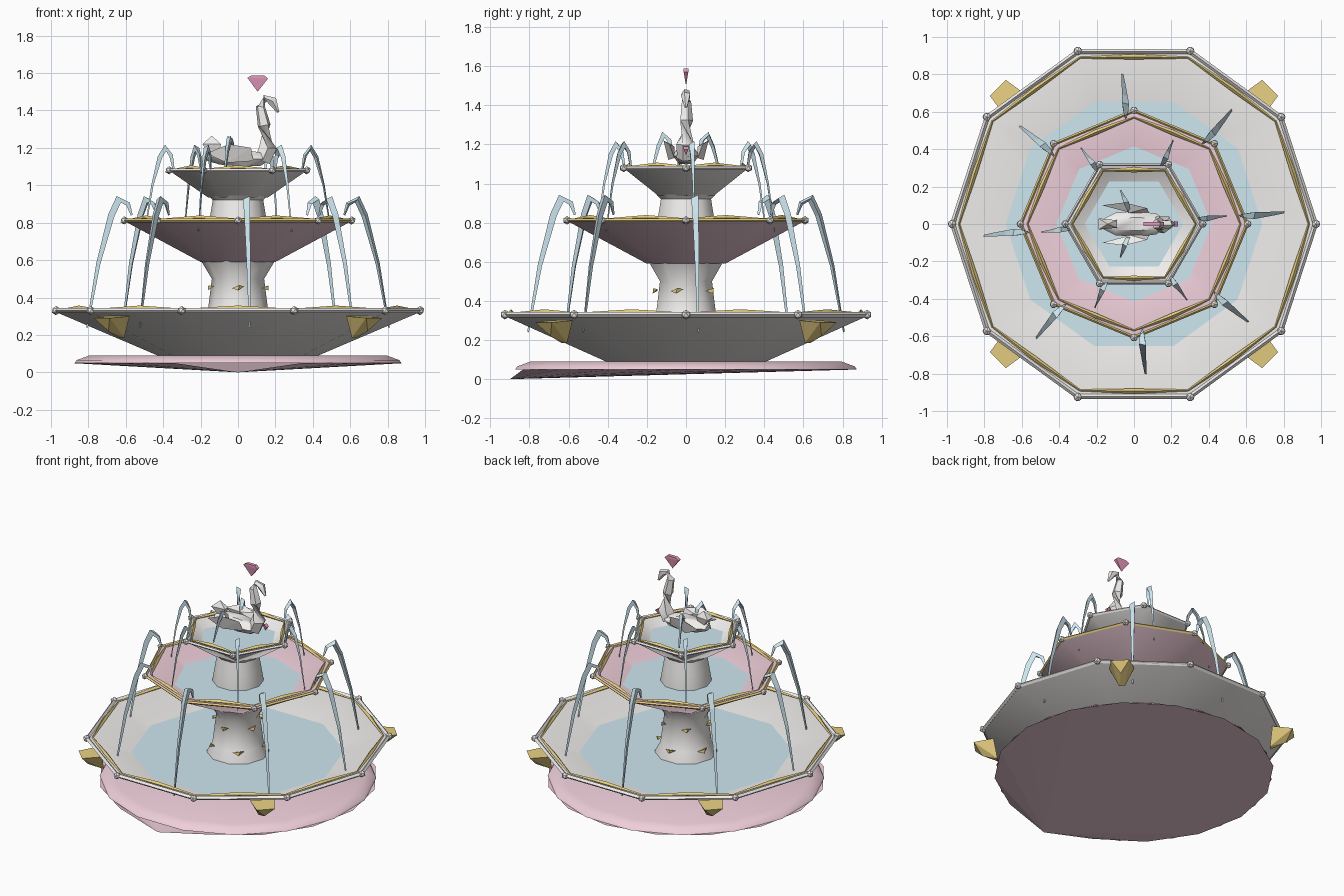
import bpy, bmesh, math
from mathutils import Vector

if "Cube" in bpy.data.objects:
    bpy.data.objects.remove(bpy.data.objects["Cube"])

MATS = {}
COLS = {"white": (0.88, 0.86, 0.84), "pink": (0.86, 0.62, 0.70), "gold": (0.80, 0.62, 0.22),
        "water": (0.62, 0.80, 0.88), "rose": (0.80, 0.33, 0.52)}


def finish(name, bm, col, smooth=None, recalc=True):
    if recalc:
        bmesh.ops.recalc_face_normals(bm, faces=bm.faces[:])
    me = bpy.data.meshes.new(name)
    bm.to_mesh(me)
    bm.free()
    ob = bpy.data.objects.new(name, me)
    bpy.context.collection.objects.link(ob)
    if col not in MATS:
        MATS[col] = bpy.data.materials.new(col)
        MATS[col].diffuse_color = (*COLS[col], 1)
    me.materials.append(MATS[col])
    if smooth:
        bpy.ops.object.select_all(action='DESELECT')
        ob.select_set(True)
        bpy.context.view_layer.objects.active = ob
        bpy.ops.object.shade_smooth_by_angle(angle=math.radians(smooth))
    return ob


def polar(r, deg, z):
    a = math.radians(deg)
    return Vector((r * math.cos(a), r * math.sin(a), z))


def lathe(name, prof, n, col, phase=0, cap0=True, cap1=True, smooth=50):
    bm = bmesh.new()
    rings = [[bm.verts.new(polar(r, phase + 360 * i / n, z)) for i in range(n)] for r, z in prof]
    for a, b in zip(rings, rings[1:]):
        for i in range(n):
            j = (i + 1) % n
            bm.faces.new((a[i], a[j], b[j], b[i]))
    if cap0:
        bm.faces.new(rings[0][::-1])
    if cap1:
        bm.faces.new(rings[-1])
    return finish(name, bm, col, smooth, recalc=len(prof) > 1)


def tube(bm, pts, radii, sides=4, closed=False, flat=1.0):
    pts = [Vector(p) for p in pts]
    n, rings = len(pts), []
    for i, p in enumerate(pts):
        a = pts[i - 1] if (i or closed) else p
        b = pts[(i + 1) % n] if (i < n - 1 or closed) else p
        t = (b - a).normalized()
        up = Vector((0, 0, 1))
        side = t.cross(up)
        if side.length < 0.05:
            side = Vector((0, 1, 0))
        side.normalize()
        nor = side.cross(t)
        r = radii[i % len(radii)]
        rings.append([bm.verts.new(p + side * r * math.cos(2 * math.pi * k / sides)
                                   + nor * r * flat * math.sin(2 * math.pi * k / sides)) for k in range(sides)])
    for i in range(n if closed else n - 1):
        a, b = rings[i], rings[(i + 1) % n]
        for k in range(sides):
            m = (k + 1) % sides
            bm.faces.new((a[k], a[m], b[m], b[k]))
    if not closed:
        bm.faces.new(rings[0])
        bm.faces.new(rings[-1])


def hull(bm, pts):
    vs = [bm.verts.new(p) for p in pts]
    bmesh.ops.convex_hull(bm, input=vs)


# plinth: bevelled disc, with a bottom sheet sagging to a point at the front
lathe("plinth_top", [(0.89, 0.05), (0.88, 0.065), (0.81, 0.09)], 16, "pink", 11.25, cap0=False)
bm = bmesh.new()
ring = [bm.verts.new(polar(0.9, -90 + 360 * i / 16, 0.05 if i else 0.0)) for i in range(16)]
for i in range(1, 15):
    bm.faces.new((ring[0], ring[i + 1], ring[i]))
finish("plinth_bottom", bm, "pink", recalc=False)

# three faceted basins with water
lathe("lower_basin", [(0.43, 0.09), (0.98, 0.325), (0.94, 0.335), (0.42, 0.12)], 10, "white")
lathe("middle_basin", [(0.2, 0.59), (0.61, 0.81), (0.575, 0.82), (0.2, 0.62)], 8, "pink")
lathe("upper_basin", [(0.16, 0.935), (0.37, 1.08), (0.345, 1.085), (0.16, 0.96)], 6, "white")
for nm, r, z, n in (("lower", 0.71, 0.23, 10), ("middle", 0.435, 0.735, 8), ("upper", 0.265, 1.03, 6)):
    lathe(nm + "_water", [(r, z)], n, "water", cap0=False, smooth=None)

# flared columns
lathe("lower_column", [(0.21, 0.12), (0.2, 0.24), (0.165, 0.3), (0.155, 0.38), (0.14, 0.5), (0.2, 0.6)],
      10, "white")
lathe("upper_column", [(0.17, 0.61), (0.165, 0.74), (0.15, 0.83), (0.135, 0.92), (0.16, 0.945)], 10, "white")

# rims: stone edge, corner beads, gold trim rising at each side's middle
for nm, r, z, n, col, t in (("lower", 0.97, 0.33, 10, "white", 0.014),
                            ("middle", 0.605, 0.812, 8, "gold", 0.01),
                            ("upper", 0.365, 1.08, 6, "white", 0.01)):
    bm = bmesh.new()
    tube(bm, [polar(r, 360 * i / n, z) for i in range(n)], [t], 4, True)
    finish(nm + "_rim", bm, col)
    bm = bmesh.new()
    mid = math.cos(math.pi / n)
    pts = []
    for i in range(n):
        a = 360 * i / n
        pts += [polar(r - 0.035, a, z + 0.005), polar((r - 0.03) * mid, a + 180 / n, z + 0.013)]
    tube(bm, pts, [0.005, 0.014], 4, True)
    finish(nm + "_gold_trim", bm, "gold")
    bm = bmesh.new()
    for i in range(n):
        b = bmesh.ops.create_icosphere(bm, subdivisions=1, radius=0.015 + t * 0.7)
        bmesh.ops.translate(bm, verts=b["verts"], vec=polar(r + 0.003, 360 * i / n, z))
    finish(nm + "_beads", bm, "white")

# four gold shells on the lower basin
bm = bmesh.new()
for k in range(4):
    a = 45 + 90 * k
    out, tan = polar(1, a, 0), polar(1, a + 90, 0)
    hull(bm, [out * r + tan * t + Vector((0, 0, z)) for r, t, z in (
        (0.9, -0.08, 0.3), (0.9, 0.08, 0.3), (1.03, -0.06, 0.29), (1.03, 0.06, 0.29),
        (0.98, 0, 0.22), (0.88, 0.02, 0.185), (0.88, -0.02, 0.185))])
finish("gold_shells", bm, "gold")

# small gold leaves on the lower column
bm = bmesh.new()
for k in range(5):
    for r, z, off in ((0.15, 0.45, 0), (0.175, 0.3, 36)):
        a = 72 * k + off - 90
        hull(bm, [polar(r, a - 13, z), polar(r, a + 13, z + 0.01), polar(r + 0.02, a, z - 0.012),
                  polar(r + 0.02, a + 3, z + 0.015)])
finish("column_leaves", bm, "gold")


# arching water jets
def jets(name, angles, path, radii):
    bm = bmesh.new()
    for a in angles:
        tube(bm, [polar(r, a, z) for r, z in path], radii, 3)
    finish(name, bm, "water")


jets("middle_jets", [4.5 + 45 * k for k in range(8)],
     [(0.57, 0.84), (0.59, 0.9), (0.64, 0.925), (0.68, 0.84), (0.75, 0.58), (0.81, 0.24)],
     [0.006, 0.014, 0.024, 0.02, 0.013, 0.005])
jets("upper_jets", [5 + 60 * k for k in range(6)],
     [(0.345, 1.08), (0.36, 1.16), (0.39, 1.2), (0.42, 1.15), (0.46, 1.0), (0.5, 0.75)],
     [0.006, 0.012, 0.02, 0.014, 0.007, 0.003])
jets("bird_jets", [112, 248], [(0.07, 1.14), (0.09, 1.22), (0.12, 1.25), (0.15, 1.19), (0.19, 1.05)],
     [0.008, 0.014, 0.018, 0.012, 0.005])

# bird: body, neck with bowed head, tail, wings
bm = bmesh.new()
tube(bm, [(-0.17, 0, 1.15), (-0.1, 0, 1.15), (0.02, 0, 1.145), (0.12, 0, 1.14), (0.17, 0, 1.15)],
     [0.025, 0.06, 0.07, 0.055, 0.02], 6, flat=0.75)
finish("bird_body", bm, "white", 50)
bm = bmesh.new()
tube(bm, [(0.13, 0, 1.13), (0.16, 0, 1.2), (0.14, 0, 1.32), (0.12, 0, 1.42), (0.145, 0, 1.465),
          (0.185, 0, 1.45), (0.215, 0, 1.39)],
     [0.045, 0.05, 0.036, 0.026, 0.02, 0.026, 0.007], 5)
finish("bird_neck_and_head", bm, "white", 50)
bm = bmesh.new()
hull(bm, [(-0.19, 0.03, 1.22), (-0.19, -0.03, 1.22), (-0.14, 0, 1.265), (-0.09, 0.02, 1.22),
          (-0.09, -0.02, 1.22), (-0.12, 0, 1.13)])
finish("bird_tail", bm, "white")
bm = bmesh.new()
for s in (-1, 1):
    hull(bm, [(-0.17, s * 0.1, 1.17), (-0.05, s * 0.115, 1.22), (0.07, s * 0.085, 1.2),
              (0.08, s * 0.06, 1.13), (-0.06, s * 0.09, 1.12), (-0.02, s * 0.06, 1.19)])
finish("bird_wings", bm, "white")

# floating rose gem and chest heart
bm = bmesh.new()
hull(bm, [(0.105 + x, y, z) for y in (-0.012, 0.012) for x, z in (
    (-0.055, 1.575), (-0.03, 1.588), (0.035, 1.588), (0.055, 1.57))] + [(0.105, 0, 1.5)])
finish("floating_gem", bm, "rose")
bm = bmesh.new()
hull(bm, [(0.19, 0, 1.18), (0.235, 0.012, 1.175), (0.235, -0.012, 1.175), (0.215, 0.015, 1.19),
          (0.215, -0.015, 1.19), (0.215, 0, 1.145)])
finish("chest_heart", bm, "rose")

for m in bpy.data.materials:
    if m.users and not m.is_grease_pencil:
        m.use_nodes = True
        m.node_tree.nodes["Principled BSDF"].inputs["Base Color"].default_value = m.diffuse_color
